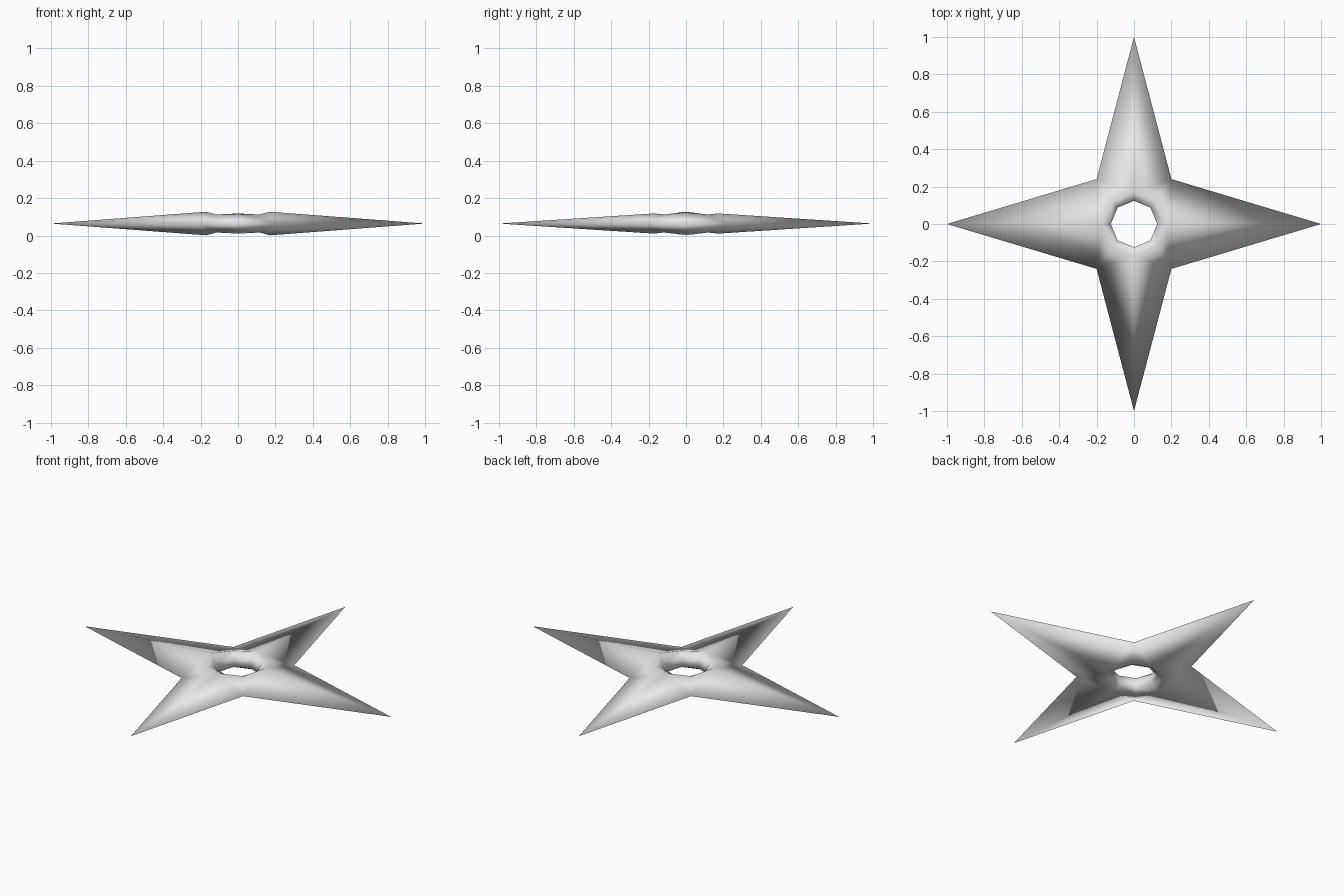
import bpy, bmesh
from math import cos, sin, pi

cube = bpy.data.objects.get("Cube")
if cube:
    bpy.data.objects.remove(cube, do_unlink=True)

MID = 0.064  # height of the knife edge

steel = bpy.data.materials.new("light_grey_steel")
steel.use_nodes = True
steel.diffuse_color = (0.8, 0.8, 0.8, 1)
steel.node_tree.nodes["Principled BSDF"].inputs["Base Color"].default_value = (0.8, 0.8, 0.8, 1)

bm = bmesh.new()


def ring(radii, heights):
    """Eight points around z; radii and heights repeat over the ring."""
    return [bm.verts.new((radii[i % len(radii)] * cos(i * pi / 4),
                          radii[i % len(radii)] * sin(i * pi / 4),
                          MID + heights[i % len(heights)])) for i in range(8)]


# Knife-edge outline: tips on the axes, notches between them
outline = []
for i in range(8):
    c, s = round(cos(i * pi / 4)), round(sin(i * pi / 4))
    pos = (c * 0.2, s * 0.24, MID) if i % 2 else (c, s, MID)
    outline.append(bm.verts.new(pos))

# Upper and lower halves: sloped blades, then a chamfer into the hole
bores = []
for side in (1, -1):
    crest = ring([0.17, 0.165], [side * h for h in (0.063, 0.048, 0.054, 0.048)])
    bore = ring([0.124], [side * 0.03])
    bores.append(bore)
    for i in range(8):
        j = (i + 1) % 8
        tip, notch = (j, i) if i % 2 else (i, j)
        # Each blade half is split along the line from notch to crest
        bm.faces.new((outline[tip], outline[notch], crest[tip]))
        bm.faces.new((outline[notch], crest[notch], crest[tip]))
        bm.faces.new((crest[i], crest[j], bore[j], bore[i]))

# Straight wall of the central hole
for i in range(8):
    j = (i + 1) % 8
    bm.faces.new((bores[0][i], bores[0][j], bores[1][j], bores[1][i]))

bmesh.ops.recalc_face_normals(bm, faces=bm.faces)
for face in bm.faces:
    face.smooth = True

mesh = bpy.data.meshes.new("throwing_star")
bm.to_mesh(mesh)
bm.free()
mesh.materials.append(steel)
star = bpy.data.objects.new("throwing_star", mesh)
bpy.context.collection.objects.link(star)
